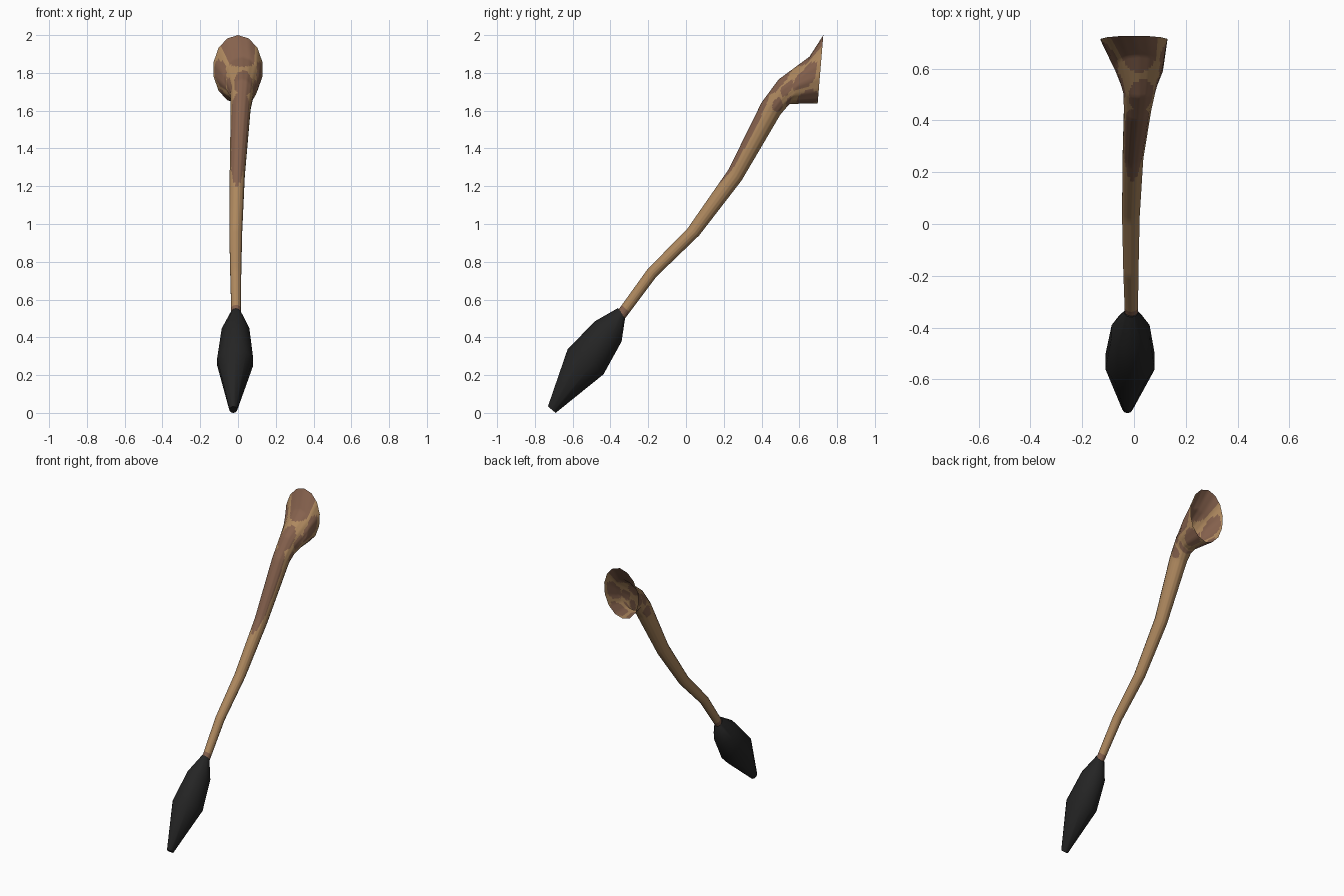
import bpy, bmesh, math
from mathutils import Vector

if "Cube" in bpy.data.objects:
    bpy.data.objects.remove(bpy.data.objects["Cube"])


def mat(name, rgb):
    m = bpy.data.materials.new(name)
    m.diffuse_color = (*rgb, 1)
    m.use_nodes = True
    m.node_tree.nodes["Principled BSDF"].inputs["Base Color"].default_value = m.diffuse_color
    return m


TAN = mat("tan hide", (0.42, 0.245, 0.112))
BROWN = mat("brown spots", (0.235, 0.12, 0.074))
BLACK = mat("black hair", (0.018, 0.018, 0.018))

# rings: upper edge (y, z), lower edge (y, z), centre x, half width
TAIL = [
    (0.727, 2.0, 0.697, 1.638, 0.0, 0.132),
    (0.654, 1.886, 0.55, 1.636, 0.02, 0.094),
    (0.49, 1.765, 0.53, 1.615, 0.02, 0.063),
    (0.40, 1.643, 0.50, 1.58, 0.014, 0.054),
    (0.225, 1.288, 0.294, 1.23, -0.004, 0.041),
    (0.008, 0.976, 0.07, 0.94, -0.012, 0.035),
    (-0.204, 0.76, -0.156, 0.722, -0.012, 0.03),
    (-0.362, 0.54, -0.323, 0.50, -0.01, 0.026),
]
TUFT = [
    (-0.36, 0.555, -0.322, 0.505, -0.011, 0.027),
    (-0.484, 0.484, -0.341, 0.378, -0.013, 0.077),
    (-0.627, 0.336, -0.437, 0.204, -0.015, 0.10),
    (-0.731, 0.034, -0.69, 0.0, -0.025, 0.021),
]


def ring_point(r, ang):
    """Point on a ring; angle 0 is the upper edge, 90 degrees is +x."""
    top, bot = Vector((r[4], r[0], r[1])), Vector((r[4], r[2], r[3]))
    return (top + bot) / 2 + (top - bot) / 2 * math.cos(ang) + Vector((r[5] * math.sin(ang), 0, 0))


def loft(name, rings, sides, sub, rows, mats, rule=None, caps=False):
    bm = bmesh.new()
    n = sides * sub
    grid, params = [], []
    for i in range((len(rings) - 1) * rows + 1):
        k = min(i // rows, len(rings) - 2)
        f = i / rows - k
        r = [a + (b - a) * f for a, b in zip(rings[k], rings[k + 1])]
        row = []
        for j in range(n):
            a, g = j // sub, (j % sub) / sub
            p = ring_point(r, math.tau * a / sides).lerp(ring_point(r, math.tau * (a + 1) / sides), g)
            row.append(bm.verts.new(p))
        grid.append(row)
        params.append(i / rows)
    for i in range(len(grid) - 1):
        for j in range(n):
            q = (j + 1) % n
            f = bm.faces.new((grid[i][j], grid[i][q], grid[i + 1][q], grid[i + 1][j]))
            if rule:
                f.material_index = rule((params[i] + params[i + 1]) / 2, 360 * (j + 0.5) / n)
    if caps:
        bm.faces.new(grid[0])
        bm.faces.new(grid[-1])
        bmesh.ops.recalc_face_normals(bm, faces=bm.faces[:])
    else:
        # open tube: make the normals face outwards
        bm.normal_update()
        bm.faces.ensure_lookup_table()
        f = bm.faces[0]
        c = sum((v.co for v in grid[0]), Vector()) / n
        if f.normal.dot(f.calc_center_median() - c) < 0:
            bmesh.ops.reverse_faces(bm, faces=bm.faces[:])
    me = bpy.data.meshes.new(name)
    bm.to_mesh(me)
    bm.free()
    for m in mats:
        me.materials.append(m)
    ob = bpy.data.objects.new(name, me)
    bpy.context.collection.objects.link(ob)
    bpy.ops.object.select_all(action='DESELECT')
    ob.select_set(True)
    bpy.context.view_layer.objects.active = ob
    bpy.ops.object.shade_smooth_by_angle(angle=math.radians(50))
    return ob


# spots: ring position, angle, half length, half angle
SPOTS = [
    (0.55, 0, 0.85, 48), (2.1, 10, 0.5, 48), (0.7, -88, 0.6, 28),
    (0.8, 88, 0.6, 28), (3.4, 0, 0.85, 62), (1.75, 85, 0.35, 22),
    (1.8, -80, 0.45, 24), (2.6, 112, 0.4, 32), (2.7, -112, 0.4, 32),
    (0.4, 150, 0.4, 26), (0.4, -150, 0.4, 26), (1.5, 165, 0.4, 45),
]


def hide_rule(s, ang):
    if s > 6.88:
        return 1
    for cs, ca, ds, da in SPOTS:
        d = (ang - ca + 180) % 360 - 180
        if abs((s - cs) / ds) ** 2.5 + abs(d / da) ** 2.5 < 1:
            return 1
    # long spot tapering down the upper side
    d = abs((ang + 180) % 360 - 180)
    return int(3.4 <= s < 4.3 and d < 62 * (4.45 - s))


# tail with an open flared base
loft("tail", TAIL, 14, 4, 14, [TAN, BROWN], hide_rule)
# hair tuft at the tail end
loft("tail_tuft", TUFT, 10, 1, 1, [BLACK], caps=True)
